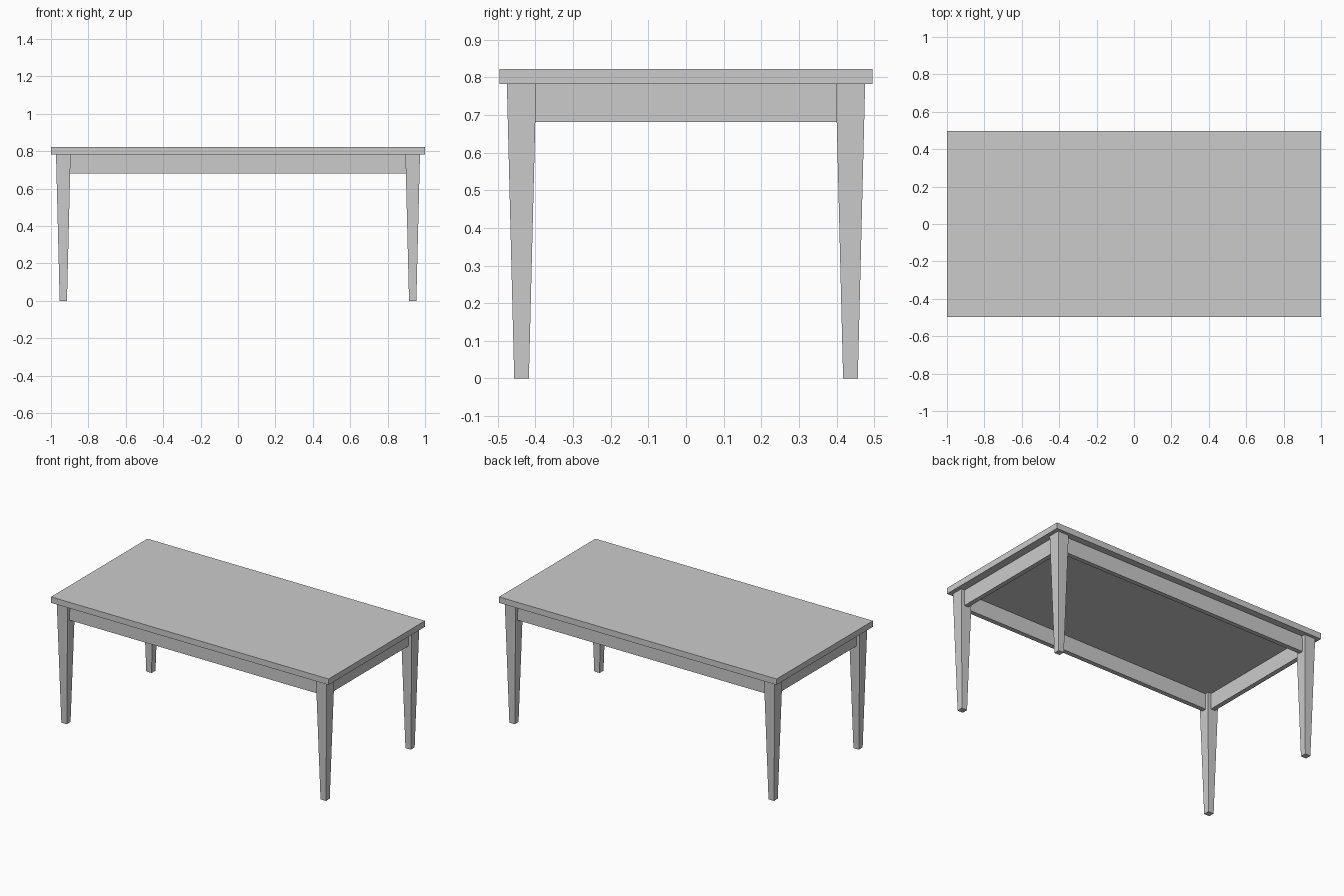
import bpy, bmesh
from mathutils import Matrix

if "Cube" in bpy.data.objects:
    bpy.data.objects.remove(bpy.data.objects["Cube"])

TOP_Z, UNDER_Z, RAIL_Z = 0.822, 0.783, 0.681   # top surface, underside, rail bottom
LEG_X, LEG_Y = 0.934, 0.437                    # leg centre lines
LEG_TOP, LEG_FOOT = 0.078, 0.039               # square leg widths
RAIL_T = 0.03                                  # rail thickness


def block(name, lo, hi, foot_scale=1.0):
    """Box between two corners; foot_scale tapers the bottom face."""
    size = [b - a for a, b in zip(lo, hi)]
    mid = [(a + b) / 2 for a, b in zip(lo, hi)]
    bm = bmesh.new()
    bmesh.ops.create_cube(bm, size=1, matrix=Matrix.Diagonal((*size, 1)))
    for v in bm.verts:
        if v.co.z < 0:
            v.co.x *= foot_scale
            v.co.y *= foot_scale
    mesh = bpy.data.meshes.new(name)
    bm.to_mesh(mesh)
    bm.free()
    obj = bpy.data.objects.new(name, mesh)
    obj.location = mid
    bpy.context.collection.objects.link(obj)
    return obj


# Table top
block("table_top", (-1, -0.496, UNDER_Z), (1, 0.496, TOP_Z))

# Tapered legs
h = LEG_TOP / 2
for sx, side in ((-1, "left"), (1, "right")):
    for sy, end in ((-1, "front"), (1, "back")):
        x, y = sx * LEG_X, sy * LEG_Y
        block(f"{end}_{side}_leg", (x - h, y - h, 0), (x + h, y + h, UNDER_Z),
              LEG_FOOT / LEG_TOP)

# Rails between the legs, centred on the leg lines and let slightly into them
t = RAIL_T / 2
rx, ry = LEG_X - h + 0.004, LEG_Y - h + 0.004
for s, name in ((-1, "front_rail"), (1, "back_rail")):
    block(name, (-rx, s * LEG_Y - t, RAIL_Z), (rx, s * LEG_Y + t, UNDER_Z))
for s, name in ((-1, "left_rail"), (1, "right_rail")):
    block(name, (s * LEG_X - t, -ry, RAIL_Z), (s * LEG_X + t, ry, UNDER_Z))
